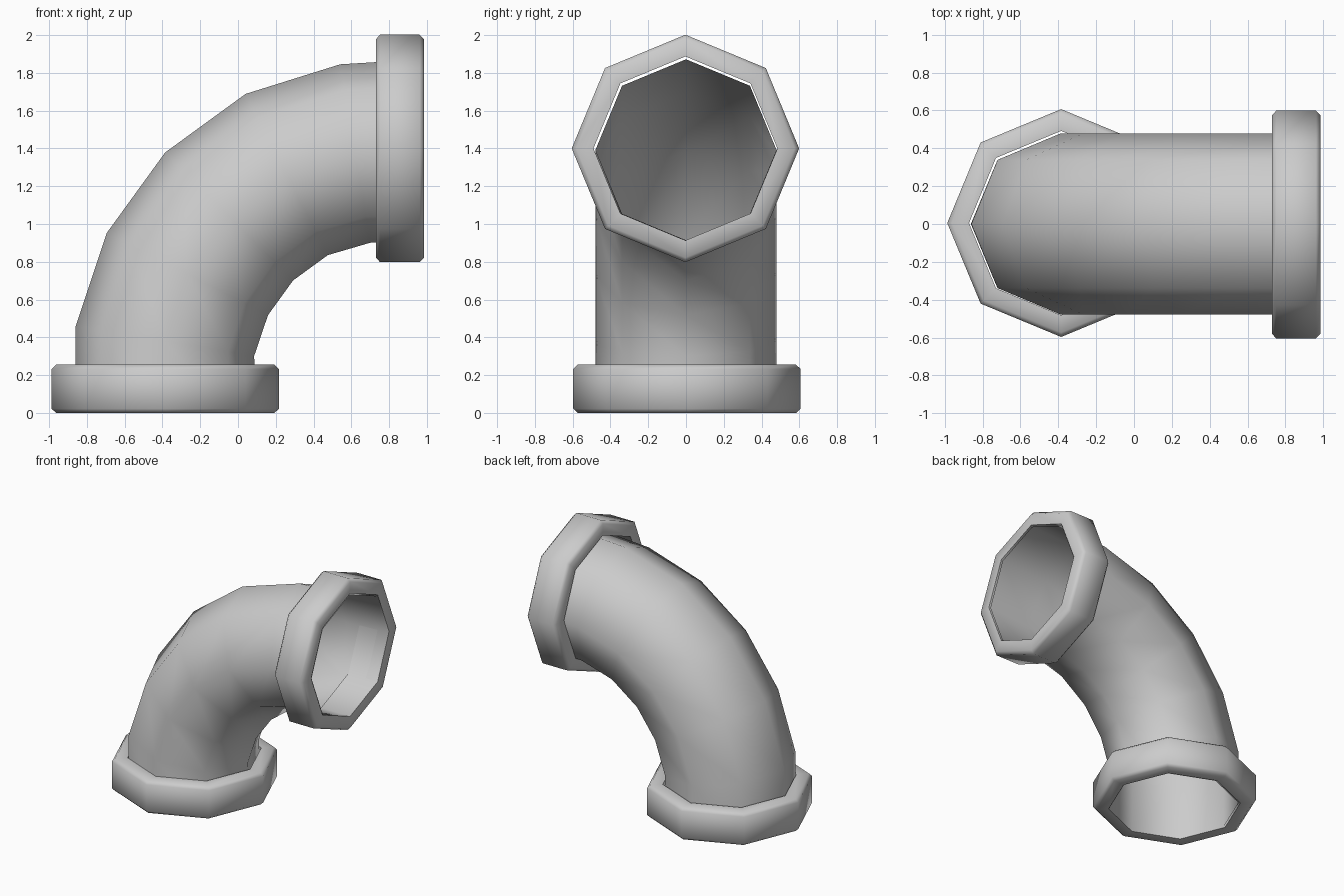
import bpy, bmesh, math
from mathutils import Vector

if "Cube" in bpy.data.objects:
    bpy.data.objects.remove(bpy.data.objects["Cube"])

SIDES = 8


def loft(name, rings, closed=False):
    """Skin a list of equal-sized rings of points with quads."""
    bm = bmesh.new()
    loops = [[bm.verts.new(p) for p in ring] for ring in rings]
    pairs = list(zip(loops, loops[1:]))
    if closed:
        pairs.append((loops[-1], loops[0]))
    for a, b in pairs:
        for i in range(SIDES):
            j = (i + 1) % SIDES
            bm.faces.new((a[i], a[j], b[j], b[i]))
    bmesh.ops.recalc_face_normals(bm, faces=bm.faces)
    mesh = bpy.data.meshes.new(name)
    bm.to_mesh(mesh)
    bm.free()
    obj = bpy.data.objects.new(name, mesh)
    bpy.context.collection.objects.link(obj)
    bpy.ops.object.select_all(action='DESELECT')
    obj.select_set(True)
    bpy.context.view_layer.objects.active = obj
    bpy.ops.object.shade_smooth_by_angle(angle=math.radians(50))
    return obj


def ring(centre, axis_u, axis_v, radius):
    """Octagon with a corner on each of the two axes."""
    return [centre + radius * (math.cos(2 * math.pi * i / SIDES) * axis_u
                               + math.sin(2 * math.pi * i / SIDES) * axis_v)
            for i in range(SIDES)]


Y = Vector((0, 1, 0))

# Curved pipe: ring centres (x, z) and tilt of each ring in degrees
path = [(-0.383, 0.004, 0), (-0.387, 0.38, 9.5), (-0.268, 0.735, 27),
        (-0.047, 1.04, 45), (0.258, 1.262, 63), (0.62, 1.373, 80.5),
        (0.98, 1.393, 90)]
rings = []
for x, z, tilt in path:
    t = math.radians(tilt)
    outward = Vector((-math.cos(t), 0, math.sin(t)))
    rings.append(ring(Vector((x, 0, z)), outward, Y, 0.479))
loft("elbow_pipe", rings)


# End collars: octagonal bands with chamfered outer rims
def collar(name, start, axis, axis_u):
    profile = [(0.487, 0), (0.578, 0), (0.602, 0.022), (0.602, 0.232),
               (0.578, 0.255), (0.487, 0.255)]
    return loft(name, [ring(start + axis * h, axis_u, Y, r)
                       for r, h in profile], closed=True)


X, Z = Vector((1, 0, 0)), Vector((0, 0, 1))
collar("bottom_collar", Vector((-0.385, 0.005, 0)), Z, X)
collar("side_collar", Vector((0.73, -0.003, 1.4)), X, Z)
